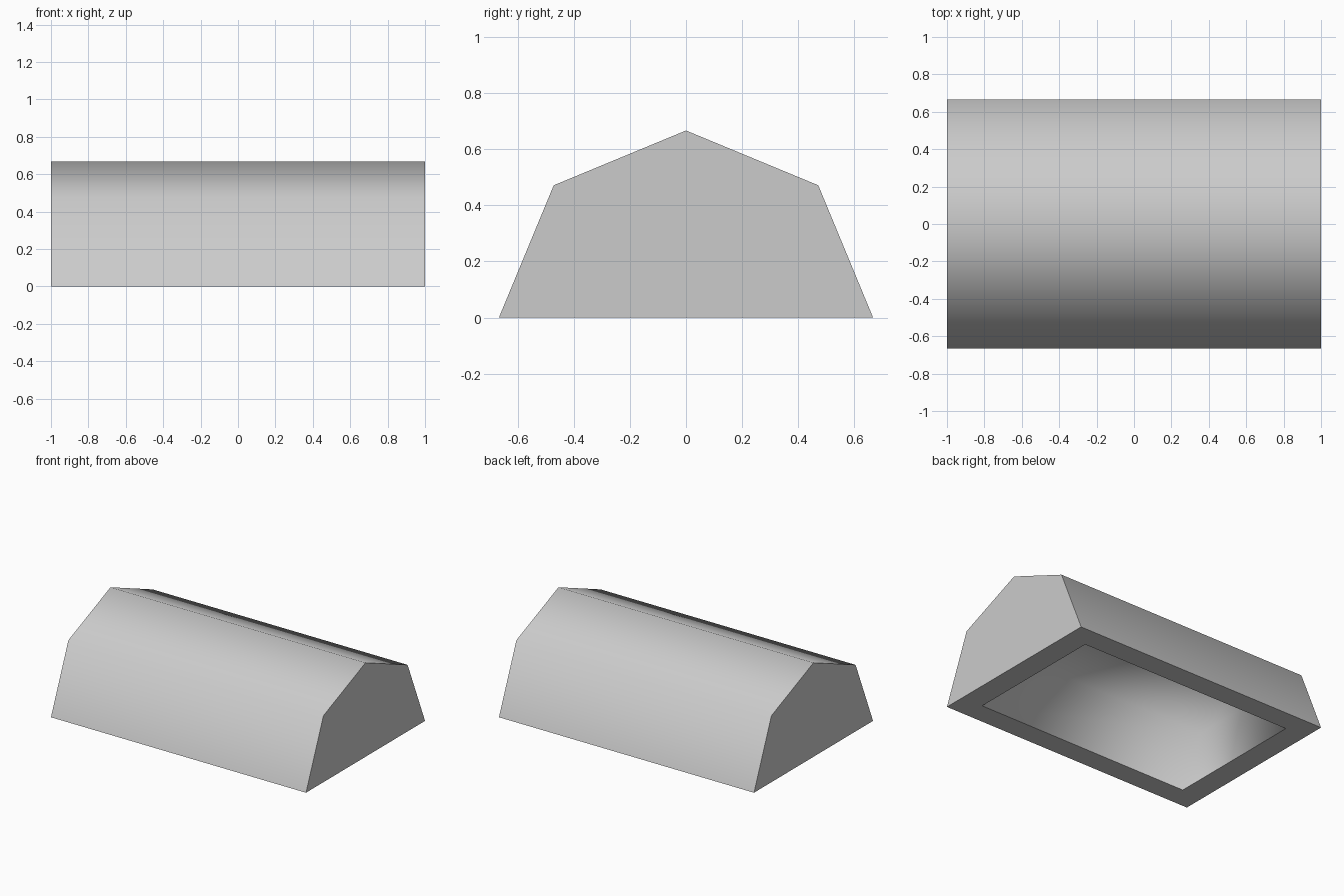
import bpy
import bmesh
from math import cos, sin, pi

if "Cube" in bpy.data.objects:
    bpy.data.objects.remove(bpy.data.objects["Cube"], do_unlink=True)

SIDES = 4                                  # flat sides of the half-round arch
OUTER_RADIUS, OUTER_HALF = 2 / 3, 1.0
INNER_RADIUS = 0.512
INNER_FOOT, INNER_TOP = 0.836, 0.86        # hollow is slightly longer above its mouth

# Plain grey material
grey = bpy.data.materials.new("light_grey")
grey.use_nodes = True
colour = (0.6, 0.6, 0.6, 1)
grey.diffuse_color = colour
grey.node_tree.nodes["Principled BSDF"].inputs["Base Color"].default_value = colour

bm = bmesh.new()


def arch_ring(radius, side, foot, top):
    """Half-octagon of vertices at one end; foot and top are its half lengths."""
    ring = []
    for i in range(SIDES + 1):
        a = pi * i / SIDES
        x = foot if i in (0, SIDES) else top
        ring.append(bm.verts.new((side * x, radius * cos(a), radius * sin(a))))
    return ring


def arch_skin(radius, foot, top):
    """Arched wall closed by two end faces and open underneath."""
    a = arch_ring(radius, -1, foot, top)
    b = arch_ring(radius, 1, foot, top)
    for i in range(SIDES):
        bm.faces.new((a[i], a[i + 1], b[i + 1], b[i]))
    ends = [bm.faces.new(a), bm.faces.new(b)]
    return [a[0], a[-1], b[-1], b[0]], ends


# Outer skin, hollow inside and the flat rim that joins them
outer_base, outer_ends = arch_skin(OUTER_RADIUS, OUTER_HALF, OUTER_HALF)
inner_base, _ = arch_skin(INNER_RADIUS, INNER_FOOT, INNER_TOP)
rim = []
for i in range(4):
    j = (i + 1) % 4
    rim.append(bm.faces.new((outer_base[i], outer_base[j],
                             inner_base[j], inner_base[i])))
bmesh.ops.recalc_face_normals(bm, faces=bm.faces)

# Smooth arch and hollow, crisp edges around the ends and rim
for face in bm.faces:
    face.smooth = True
for face in outer_ends + rim:
    for edge in face.edges:
        edge.smooth = False

mesh = bpy.data.meshes.new("arched_shell")
bm.to_mesh(mesh)
bm.free()
mesh.materials.append(grey)
shell = bpy.data.objects.new("arched_shell", mesh)
bpy.context.collection.objects.link(shell)
